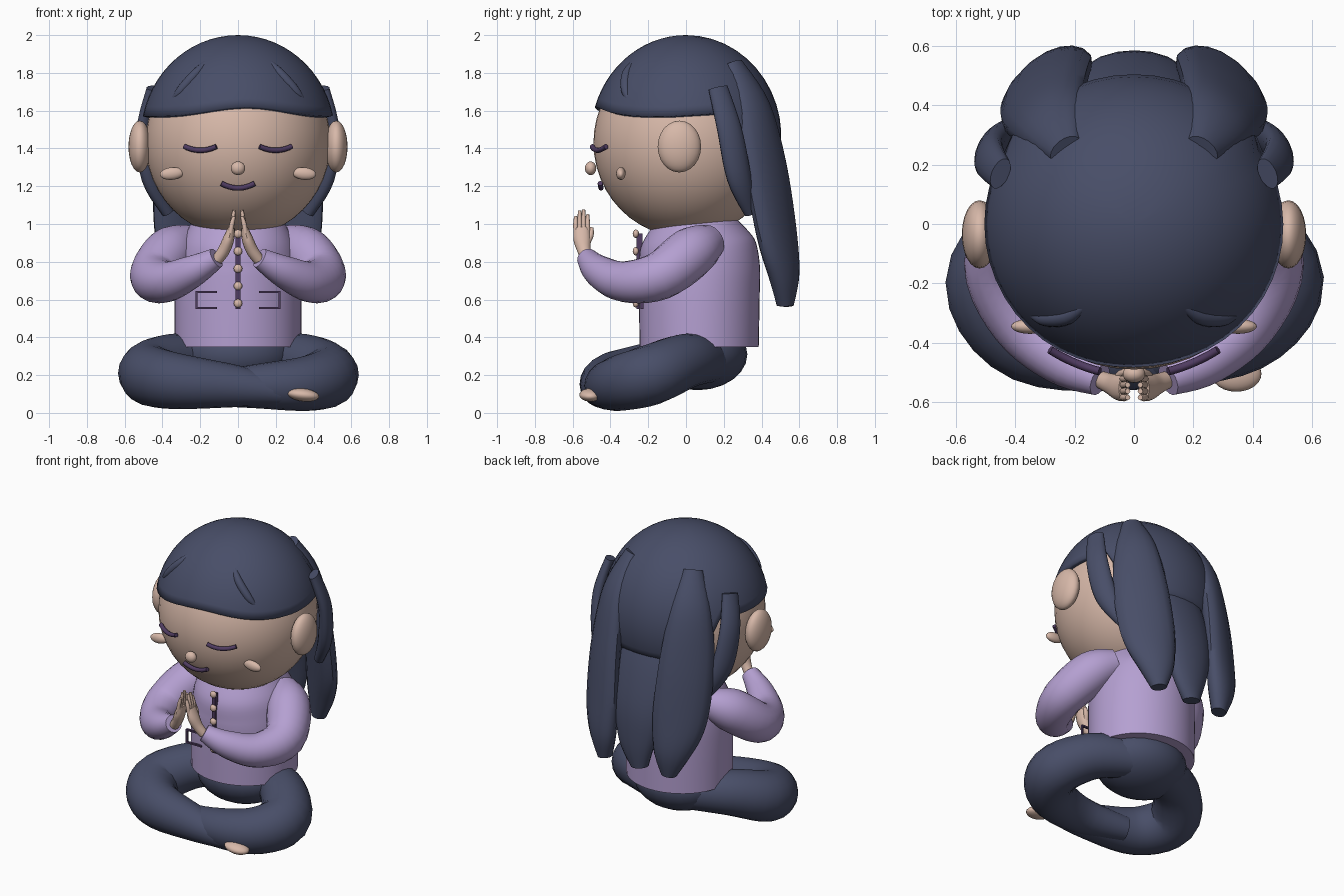
import bpy
import bmesh
from math import sin, cos, pi, sqrt, acos
from mathutils import Vector

if "Cube" in bpy.data.objects:
    bpy.data.objects.remove(bpy.data.objects["Cube"], do_unlink=True)

X, Y, Z = Vector((1, 0, 0)), Vector((0, 1, 0)), Vector((0, 0, 1))
SIDES = (("left", 1), ("right", -1))


def make_material(name, color):
    material = bpy.data.materials.new(name)
    material.use_nodes = True
    rgba = (*color, 1)
    material.diffuse_color = rgba
    material.node_tree.nodes["Principled BSDF"].inputs["Base Color"].default_value = rgba
    return material


skin = make_material("skin", (0.68, 0.48, 0.395))
navy = make_material("navy", (0.065, 0.076, 0.138))
lavender = make_material("lavender", (0.46, 0.35, 0.64))
plum = make_material("plum", (0.08, 0.045, 0.12))


def finish(name, bm, material, angle=0.8):
    """Turn a bmesh into a smooth shaded object."""
    bmesh.ops.recalc_face_normals(bm, faces=bm.faces)
    mesh = bpy.data.meshes.new(name)
    bm.to_mesh(mesh)
    bm.free()
    mesh.materials.append(material)
    part = bpy.data.objects.new(name, mesh)
    bpy.context.collection.objects.link(part)
    bpy.ops.object.select_all(action="DESELECT")
    part.select_set(True)
    bpy.context.view_layer.objects.active = part
    bpy.ops.object.shade_smooth_by_angle(angle=angle)
    return part


def ellipsoid(name, center, radii, material, tilt=0, segments=24):
    bpy.ops.mesh.primitive_uv_sphere_add(segments=segments, ring_count=segments // 2,
                                         radius=1, location=center, rotation=(0, tilt, 0))
    part = bpy.context.object
    part.name = name
    part.scale = radii
    part.data.materials.append(material)
    bpy.ops.object.shade_smooth()
    return part


def box(name, low, high, material):
    low, high = Vector(low), Vector(high)
    bm = bmesh.new()
    bmesh.ops.create_cube(bm, size=1)
    for v in bm.verts:
        v.co = (low + high) / 2 + v.co * (high - low)
    return finish(name, bm, material)


def spline(points, steps):
    """Catmull-Rom resampling of points of any dimension."""
    ends = [points[0], *points, points[-1]]
    out = []
    for i in range(len(points) - 1):
        p, q, r, s = ends[i:i + 4]
        for k in range(steps):
            t = k / steps
            out.append([b + t / 2 * (c - a + t * (2 * a - 5 * b + 4 * c - d + t * (3 * (b - c) + d - a)))
                        for a, b, c, d in zip(p, q, r, s)])
    return out + [list(points[-1])]


def loft(name, points, material, ref=Z, flip=1, steps=5, sides=16, around=False):
    """Elliptical tube through (x, y, z, width, depth); width follows ref or circles the z axis."""
    path = spline([(flip * p[0], *p[1:4], p[-1]) for p in points], steps)
    bm = bmesh.new()
    rings = []
    for i, (x, y, z, width, depth) in enumerate(path):
        before, after = path[max(i - 1, 0)], path[min(i + 1, len(path) - 1)]
        tangent = (Vector(after[:3]) - Vector(before[:3])).normalized()
        guide = Vector((-y, x, 0)) if around else ref
        u = (guide - tangent * guide.dot(tangent)).normalized()
        v = tangent.cross(u)
        angles = [2 * pi * k / sides for k in range(sides)]
        rings.append([bm.verts.new(Vector((x, y, z)) + u * width * cos(a) + v * depth * sin(a))
                      for a in angles])
    for r, s in zip(rings, rings[1:]):
        for k in range(sides):
            n = (k + 1) % sides
            bm.faces.new((r[k], r[n], s[n], s[k]))
    bm.faces.new(rings[0])
    bm.faces.new(rings[-1])
    return finish(name, bm, material)


# Head and face
HEAD_Z = 1.43
ellipsoid("head", (0, 0, HEAD_Z), (0.49, 0.49, 0.5), skin, segments=48)
ellipsoid("nose", (0, -0.505, 1.295), (0.038, 0.03, 0.036), skin)


def face_line(name, start, end, middle_z, end_z):
    """Thin curved stroke lying on the face."""
    points = []
    for i in range(9):
        t = i / 4 - 1
        x = (start + end) / 2 + t * (end - start) / 2
        z = middle_z + (end_z - middle_z) * t * t
        y = -sqrt(0.26 - x * x - (z - HEAD_Z) ** 2)
        points.append((x, y, z, 0.014))
    loft(name, points, plum, steps=1, sides=8)


face_line("mouth", -0.088, 0.088, 1.19, 1.215)
for side, s in SIDES:
    face_line(side + "_closed_eye", s * 0.115, s * 0.283, 1.39, 1.41)
    ellipsoid(side + "_ear", (s * 0.52, -0.035, 1.41), (0.06, 0.115, 0.137), skin)
    ellipsoid(side + "_cheek", (s * 0.35, -0.345, 1.267), (0.064, 0.025, 0.033), skin, tilt=s * 0.1)

# Hair cap with a wavy fringe, lower at the back
bm = bmesh.new()
columns, rows = 48, 14
crown = bm.verts.new((0, 0, 2))
previous = None
for row in range(1, rows + 1):
    ring = []
    for c in range(columns):
        a = 2 * pi * c / columns
        back = max(0, sin(a) - 0.5)
        edge = 1.57 + 0.05 * max(0, -sin(a - 0.1)) ** 6 - 0.3 * min(1, back * 3)
        edge += 0.03 * max(0, sin(a + 0.2)) * (back == 0)
        polar = acos((edge - 1.46) / 0.54) * row / rows
        ring.append(bm.verts.new((0.515 * sin(polar) * cos(a), 0.505 * sin(polar) * sin(a),
                                  1.46 + 0.54 * cos(polar))))
    for c in range(columns):
        n = (c + 1) % columns
        if previous:
            bm.faces.new((previous[c], ring[c], ring[n], previous[n]))
        else:
            bm.faces.new((crown, ring[c], ring[n]))
    previous = ring
cap = finish("hair_cap", bm, navy)
shell = cap.modifiers.new("thickness", "SOLIDIFY")
shell.thickness = 0.03
shell.offset = -1

# Hanging hair locks and low fringe ridges
for side, s in SIDES:
    loft(side + "_back_lock", [
        (0.23, 0.25, 1.85, 0.06, 0.04), (0.28, 0.35, 1.62, 0.13, 0.07),
        (0.3, 0.42, 1.3, 0.17, 0.075), (0.29, 0.48, 0.95, 0.17, 0.075),
        (0.26, 0.52, 0.73, 0.12, 0.07), (0.24, 0.525, 0.57, 0.05, 0.045)], navy, flip=s, around=True)
    loft(side + "_side_lock", [
        (0.45, 0.17, 1.72, 0.055, 0.03), (0.49, 0.23, 1.5, 0.07, 0.04),
        (0.46, 0.28, 1.25, 0.07, 0.045), (0.37, 0.34, 1.06, 0.035, 0.03)], navy, flip=s, around=True)
    loft(side + "_fringe_ridge", [
        (0.14, -0.255, 1.88, 0.01), (0.22, -0.312, 1.8, 0.025),
        (0.3, -0.319, 1.71, 0.025), (0.35, -0.3, 1.65, 0.01)], navy, flip=s)
loft("middle_back_lock", [
    (0, 0.37, 1.42, 0.18, 0.06), (0, 0.44, 1.2, 0.2, 0.075), (0, 0.5, 0.95, 0.18, 0.075),
    (0, 0.525, 0.73, 0.13, 0.06), (-0.02, 0.525, 0.57, 0.06, 0.045)], navy, around=True)

# Jacket with placket, buttons and pocket outlines
loft("jacket", [(0, y, z, a, b) for y, z, a, b in (
    (0.07, 0.35, 0.335, 0.315), (0.07, 0.62, 0.335, 0.32), (0.07, 0.78, 0.325, 0.32),
    (0.055, 0.9, 0.3, 0.3), (0.045, 1.0, 0.25, 0.23))], lavender, ref=X, sides=48)
box("placket", (-0.012, -0.262, 0.55), (0.012, -0.23, 0.95), plum)
for i in range(5):
    ellipsoid("button_%d" % (i + 1), (0, -0.265, 0.58 + 0.092 * i), (0.023, 0.017, 0.023), skin, segments=12)
for side, s in SIDES:
    inner, outer = s * 0.11, s * 0.22
    for name, z in (("top", 0.635), ("bottom", 0.55)):
        box(side + "_pocket_" + name, (min(inner, outer), -0.24, z),
            (max(inner, outer), -0.225, z + 0.01), plum)
    box(side + "_pocket_side", (outer - 0.005, -0.24, 0.55), (outer + 0.005, -0.225, 0.645), plum)

# Sleeves and joined hands
for side, s in SIDES:
    loft(side + "_sleeve", [
        (0.25, 0.13, 0.91, 0.09), (0.36, 0.03, 0.85, 0.135), (0.445, -0.14, 0.725, 0.128),
        (0.375, -0.33, 0.695, 0.108), (0.24, -0.46, 0.75, 0.085), (0.115, -0.525, 0.82, 0.055)],
         lavender, flip=s, sides=20)
    loft(side + "_palm", [
        (0.11, -0.525, 0.81, 0.03, 0.03), (0.075, -0.54, 0.86, 0.036, 0.032),
        (0.05, -0.55, 0.92, 0.046, 0.03), (0.034, -0.553, 0.98, 0.04, 0.018)],
         skin, ref=Y, flip=s, sides=12)
    for i, tip in enumerate((1.04, 1.07, 1.075, 1.05)):
        y = -0.584 + 0.021 * i
        loft("%s_finger_%d" % (side, i + 1), [
            (0.04, y, 0.95, 0.012), (0.032, y, 1.0, 0.013), (0.021, y, tip, 0.009)],
             skin, ref=Y, flip=s, sides=8)
    loft(side + "_thumb", [
        (0.06, -0.53, 0.89, 0.017), (0.04, -0.505, 0.94, 0.016), (0.025, -0.5, 0.98, 0.01)],
         skin, ref=Y, flip=s, sides=8)

# Hips, crossed legs and feet
ellipsoid("hips", (0, 0.06, 0.31), (0.3, 0.265, 0.19), navy)
loft("right_leg", [
    (-0.12, 0.13, 0.28, 0.12), (-0.34, 0, 0.275, 0.145), (-0.475, -0.2, 0.21, 0.16),
    (-0.34, -0.39, 0.17, 0.15), (0, -0.45, 0.14, 0.11), (0.28, -0.45, 0.105, 0.065)], navy, sides=20)
loft("left_leg", [
    (0.12, 0.13, 0.28, 0.12), (0.34, 0, 0.275, 0.145), (0.48, -0.19, 0.2, 0.16),
    (0.36, -0.36, 0.155, 0.145), (0.08, -0.42, 0.14, 0.115), (-0.22, -0.35, 0.12, 0.08)], navy, sides=20)
ellipsoid("right_foot", (0.345, -0.505, 0.095), (0.085, 0.06, 0.034), skin, tilt=0.12)
ellipsoid("left_foot", (-0.27, -0.335, 0.12), (0.08, 0.05, 0.035), skin)
